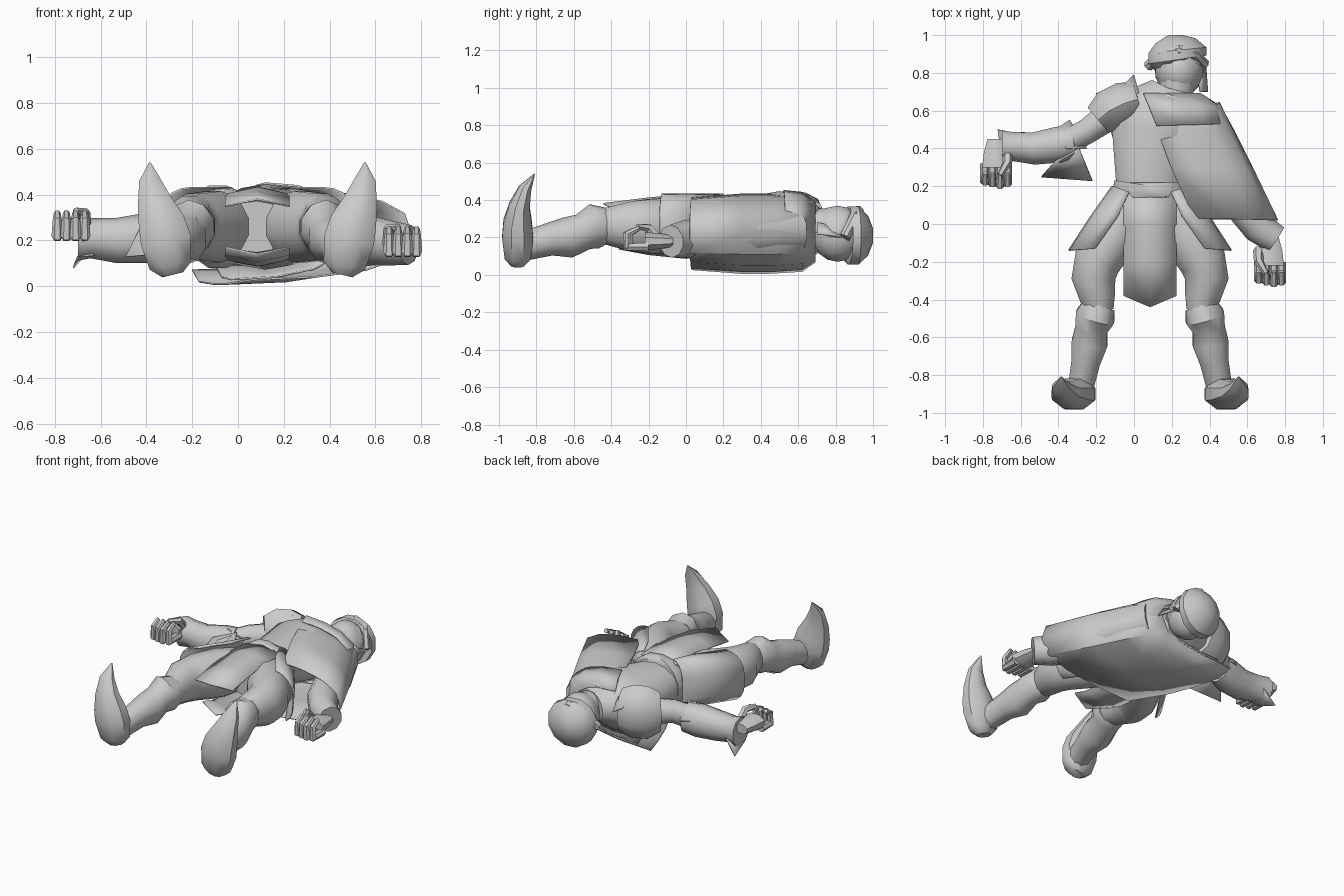
import bpy
import bmesh
import math
from mathutils import Vector

if "Cube" in bpy.data.objects:
    bpy.data.objects.remove(bpy.data.objects["Cube"], do_unlink=True)

GREY = (.6, .6, .6, 1)
clay = bpy.data.materials.new("plain grey")
clay.use_nodes = True
clay.diffuse_color = GREY
clay.node_tree.nodes["Principled BSDF"].inputs["Base Color"].default_value = GREY

MIDDLE = .085        # plane the legs mirror about
BODY_HEIGHT = .26    # height of the body axis above the ground
CLOTH = .008         # thickness of cloth and plates
UP, ACROSS, ALONG = Vector((0, 0, 1)), Vector((1, 0, 0)), Vector((0, 1, 0))


def finish(name, bm, thickness=0):
    """Turn a bmesh into a smooth-shaded object, optionally given thickness."""
    bmesh.ops.recalc_face_normals(bm, faces=bm.faces)
    mesh = bpy.data.meshes.new(name)
    bm.to_mesh(mesh)
    bm.free()
    mesh.materials.append(clay)
    obj = bpy.data.objects.new(name, mesh)
    bpy.context.collection.objects.link(obj)
    bpy.ops.object.select_all(action="DESELECT")
    obj.select_set(True)
    bpy.context.view_layer.objects.active = obj
    bpy.ops.object.shade_smooth_by_angle(angle=math.radians(40))
    if thickness:
        solid = obj.modifiers.new("thickness", "SOLIDIFY")
        solid.thickness = thickness
        solid.offset = 0


def bridge(bm, rows, closed):
    """Join neighbouring rows of vertices with quads."""
    for low, high in zip(rows, rows[1:]):
        following = list(zip(low, high))
        following = following[1:] + following[:1] if closed else following[1:]
        for a, d, (b, c) in zip(low, high, following):
            bm.faces.new((a, b, c, d))


def limb(name, path, widths, ratio=1, sides=10, ref=UP):
    """Loft ellipses along a path; ratio is depth over width."""
    bm = bmesh.new()
    centres = [Vector((*p, BODY_HEIGHT)) if len(p) == 2 else Vector(p) for p in path]
    rings = []
    for before, centre, after, width in zip(centres[:1] + centres, centres, centres[1:] + centres[-1:], widths):
        tangent = (after - before).normalized()
        side = tangent.cross(ref).normalized()
        depth = side.cross(tangent) * ratio
        angles = [math.tau * (k + .5) / sides for k in range(sides)]
        rings.append([bm.verts.new(centre + width * (side * math.cos(a) + depth * math.sin(a)))
                      for a in angles])
    bridge(bm, rings, closed=True)
    bm.faces.new(rings[0])
    bm.faces.new(rings[-1])
    finish(name, bm)


def ball(name, centre, radii):
    bm = bmesh.new()
    bmesh.ops.create_uvsphere(bm, u_segments=12, v_segments=8, radius=1)
    bmesh.ops.scale(bm, vec=radii, verts=bm.verts)
    bmesh.ops.translate(bm, vec=centre, verts=bm.verts)
    finish(name, bm)


def wrap(name, rows, back_shift=0, height=BODY_HEIGHT, sweep=1, steps=9):
    """Cloth bent round one side; a row is front corner, outer edge and half depth."""
    bm = bmesh.new()
    grid = []
    for front, outer, depth in rows:
        line = []
        for k in range(steps):
            turn = math.pi * sweep * k / (steps - 1)
            lift = math.cos(turn)
            corner = Vector(front) + Vector((back_shift if lift < 0 else 0, 0))
            spot = corner.lerp(Vector(outer), math.sin(turn))
            z = height + math.copysign(abs(lift) ** .7, lift) * depth
            line.append(bm.verts.new((*spot, z)))
        grid.append(line)
    bridge(bm, grid, closed=False)
    finish(name, bm, CLOTH)


def plate(name, *corners):
    bm = bmesh.new()
    bm.faces.new([bm.verts.new(c) for c in corners])
    finish(name, bm, CLOTH)


def hand(label, inward, knuckles):
    """Palm with four curled fingers and a thumb, hanging towards the feet."""
    base = Vector(knuckles)
    limb(label + "_palm", [base + ALONG * .13, base + ALONG * .06, base - ALONG * .02],
         (.05, .07, .08), ratio=.65, sides=8)
    for i, reach in enumerate((.1, .11, .12, .11)):
        start = base + ACROSS * (i - 1.5) * .04 - UP * .03
        tip = start - ALONG * reach
        limb(f"{label}_finger_{i}", [start, tip, tip + UP * .07, start + UP * .1 - ALONG * .05],
             (.025, .025, .02, .015), sides=6, ref=ACROSS)
    root = base + ACROSS * inward * .06
    limb(label + "_thumb",
         [root + ALONG * .06, root + UP * .07, root + UP * .08 - ALONG * .06 - ACROSS * inward * .04],
         (.03, .025, .015), sides=6, ref=ACROSS)


# Torso and belt
torso_path = [(.08, -.04), (.08, .1), (.08, .2), (.12, .5), (.16, .63), (.2, .71)]
limb("torso", torso_path, (.15, .19, .18, .25, .22, .12), ratio=.75, sides=14)
limb("belt", [(.08, .14), (.08, .16), (.09, .2), (.09, .22)], (.19, .2, .2, .18), ratio=.87, sides=14)

# Head with face cloth, turban and scarf
ball("head", (.24, .81, .22), (.13, .14, .15))
limb("neck", [(.22, .66), (.24, .8)], (.09, .1))
limb("face_cloth", [(.24, .7, .29), (.24, .74, .27), (.24, .79, .24), (.24, .82, .23)],
     (.05, .1, .13, .13), ratio=1.05, sides=12)
limb("turban", [(.24, .85, .21), (.23, .87, .21), (.23, .92, .21), (.22, .97, .21), (.22, 1, .21)],
     (.13, .16, .16, .11, .04), sides=12)
limb("turban_roll", [(.08, .84, .2), (.15, .9, .31), (.24, .92, .34), (.32, .9, .31), (.37, .85, .2)],
     (.03,) * 5, sides=8)
plate("turban_tail", (.33, .82, .25), (.38, .83, .2), (.39, .7, .22), (.35, .7, .28))
limb("neck_scarf", [(.19, .61), (.21, .67), (.22, .71)], (.2, .16, .11), ratio=.87, sides=12)

# Cloak over the left arm and back, with a shorter shoulder layer
neck_row = ((.05, .69), (.35, .69), .15)
shoulder_row = ((.08, .62), (.46, .62), .2)
cloak_rows = [neck_row, shoulder_row, ((.14, .45), (.53, .49), .21),
              ((.2, .29), (.63, .29), .21), ((.32, .03), (.76, .02), .19)]
wrap("cloak", cloak_rows, back_shift=-.25, height=.22)
wrap("shoulder_layer", [neck_row, shoulder_row, ((.12, .52), (.48, .53), .21)],
     back_shift=-.15, height=.24)

# Front and back loin cloths, each ending in a point
for label, facing, tip in (("front", 1, -.44), ("back", -1, -.36)):
    bm = bmesh.new()
    rows = []
    for y, depth in ((.16, .16), (0, .17), (-.2, .15), (tip, .12)):
        rows.append([bm.verts.new((MIDDLE + side * .14, max(y, tip + abs(side) * .06),
                                   BODY_HEIGHT + facing * (depth - abs(side) * .03)))
                     for side in (-1, 0, 1)])
    bridge(bm, rows, closed=False)
    finish(label + "_loin_cloth", bm, CLOTH)

# Legs, gaiters, curled shoes and hip panels, mirrored
for label, side in (("right", -1), ("left", 1)):
    def mirrored(path):
        return [(MIDDLE + side * offset, *rest) for offset, *rest in path]

    limb(label + "_trouser", mirrored([(.09, .12), (.19, -.06), (.28, -.2), (.3, -.29), (.28, -.38), (.27, -.46)]),
         (.11, .14, .13, .12, .1, .08), ratio=1.15, sides=12)
    limb(label + "_gaiter",
         mirrored([(.27, -.43), (.29, -.49), (.31, -.55, .23), (.32, -.63, .2), (.34, -.73, .19), (.37, -.88, .15)]),
         (.09, .11, .09, .1, .08, .07), ratio=1.1)
    limb(label + "_shoe",
         mirrored([(.37, -.9, .05), (.38, -.9, .09), (.4, -.9, .2), (.42, -.9, .28),
                   (.45, -.89, .37), (.47, -.86, .46), (.47, -.81, .54)]),
         (.05, .1, .12, .11, .08, .05, .004), ratio=.75, sides=8, ref=ALONG)
    panel = [((.11, .17), (.2, .2)), ((.17, .04), (.32, .03)), ((.29, -.13), (.43, -.14))]
    wrap(label + "_hip_panel", [(*mirrored(edge), .17) for edge in panel], sweep=.8)

# Right arm with shoulder guard, bracer and pointed cuff
elbow, wrist = (-.36, .43, .22), (-.7, .41, .21)
limb("right_upper_arm", [(0, .63), (-.15, .56), (-.25, .49), elbow], (.1, .08, .07, .07), ratio=1.1)
limb("right_shoulder_guard", [(.02, .66), (-.05, .64), (-.13, .6), (-.19, .55)],
     (.1, .12, .12, .09), ratio=1.5)
plate("shoulder_spike", (-.06, .73, .33), (0, .79, .3), (.03, .68, .37), (-.02, .62, .42))
limb("right_bracer", [(-.31, .44, .22), (-.4, .42, .21), (-.53, .4, .2), (-.64, .41, .21), wrist],
     (.09, .1, .09, .08, .09), ratio=1.1)
plate("cuff_front_point", (-.29, .4, .31), (-.22, .23, .15), (-.49, .25, .13), (-.42, .33, .27))
plate("cuff_elbow_point", (-.25, .4, .28), (-.34, .55, .24), (-.42, .5, .24), (-.36, .4, .32))
plate("wrist_point", (-.62, .48, .2), (-.72, .5, .08), (-.7, .36, .13), (-.6, .36, .14))
hand("right", 1, (-.73, .32, .25))

# Left arm under the cloak
limb("left_arm", [(.36, .6, .24), (.48, .35, .22), (.57, .1, .2), (.66, -.02, .19), (.75, -.08, .18)],
     (.11, .11, .1, .09, .08), ratio=1.1)
hand("left", -1, (.72, -.2, .18))
